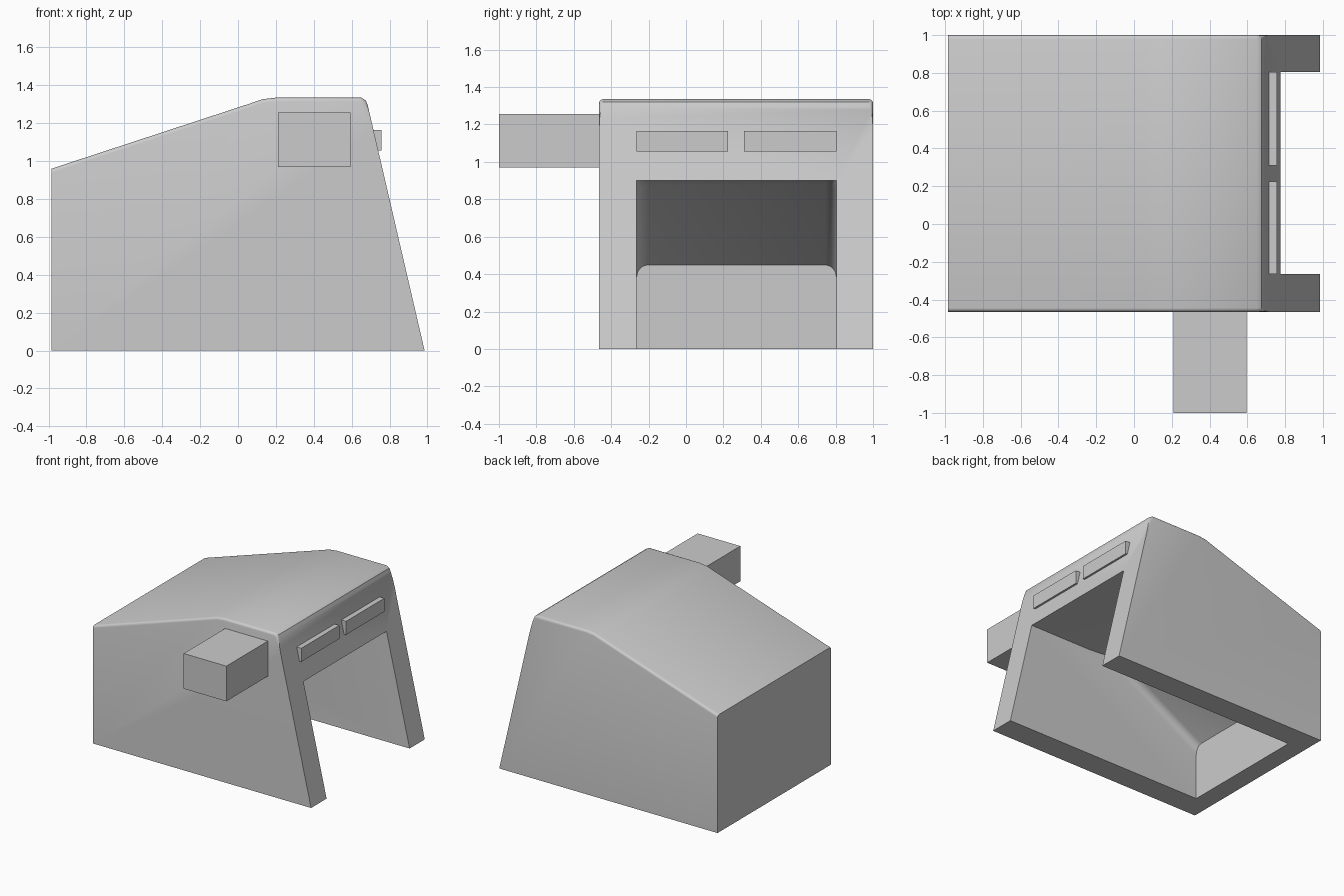
import bpy, bmesh

if "Cube" in bpy.data.objects:
    bpy.data.objects.remove(bpy.data.objects["Cube"])


def extrude_profile(name, profile, y0, y1, bevel=0.0, pick=None, segments=3):
    """Extrude an x-z profile along y, rounding the edges chosen by pick."""
    bm = bmesh.new()
    face = bm.faces.new([bm.verts.new((x, y0, z)) for x, z in profile])
    ext = bmesh.ops.extrude_face_region(bm, geom=[face])
    verts = [g for g in ext["geom"] if isinstance(g, bmesh.types.BMVert)]
    bmesh.ops.translate(bm, verts=verts, vec=(0, y1 - y0, 0))
    bmesh.ops.recalc_face_normals(bm, faces=bm.faces[:])
    if pick:
        edges = [e for e in bm.edges if pick(e.verts[0].co, e.verts[1].co)]
        bmesh.ops.bevel(bm, geom=edges, offset=bevel, segments=segments,
                        profile=0.5, affect='EDGES')
    mesh = bpy.data.meshes.new(name)
    bm.to_mesh(mesh)
    bm.free()
    obj = bpy.data.objects.new(name, mesh)
    bpy.context.collection.objects.link(obj)
    return obj


def box(name, x0, x1, y0, y1, z0, z1):
    return extrude_profile(name, [(x0, z0), (x1, z0), (x1, z1), (x0, z1)], y0, y1)


# Housing: sloped roof, leaning front, softened roof sides
shell_profile = [(-0.985, 0), (0.985, 0), (0.685, 1.295), (0.675, 1.32), (0.65, 1.335),
                 (0.2, 1.335), (0.13, 1.327), (0.06, 1.303), (-0.985, 0.96)]
shell = extrude_profile(
    "housing", shell_profile, -0.465, 1.0, 0.02,
    lambda a, b: abs(a.y - b.y) < 1e-4 and min(a.z, b.z) > 0.95)

# Cavity open at the bottom and front, with a ceiling sloping down at the back
cavity_profile = [(-0.83, -0.1), (1.2, -0.1), (1.2, 0.9), (0.0, 0.9),
                  (-0.09, 0.875), (-0.83, 0.45)]
cavity = extrude_profile(
    "cavity_cutter", cavity_profile, -0.265, 0.805, 0.06,
    lambda a, b: abs(a.y - b.y) < 1e-4 and min(a.z, b.z) > 0.4 and max(a.x, b.x) < 0.1)
cavity.hide_render = True

cut = shell.modifiers.new("cavity", 'BOOLEAN')
cut.operation = 'DIFFERENCE'
cut.solver = 'EXACT'
cut.object = cavity
bpy.context.view_layer.objects.active = shell
shell.select_set(True)
bpy.ops.object.modifier_apply(modifier=cut.name)
bpy.data.objects.remove(cavity, do_unlink=True)
bpy.ops.object.shade_smooth_by_angle(angle=0.6)

# Two raised bars above the opening
for side, (y0, y1) in {"left": (-0.265, 0.225), "right": (0.31, 0.805)}.items():
    box(f"front_bar_{side}", 0.68, 0.757, y0, y1, 1.055, 1.165)

# Block sticking out of the side wall
box("side_block", 0.21, 0.595, -1.0, -0.45, 0.97, 1.257)
